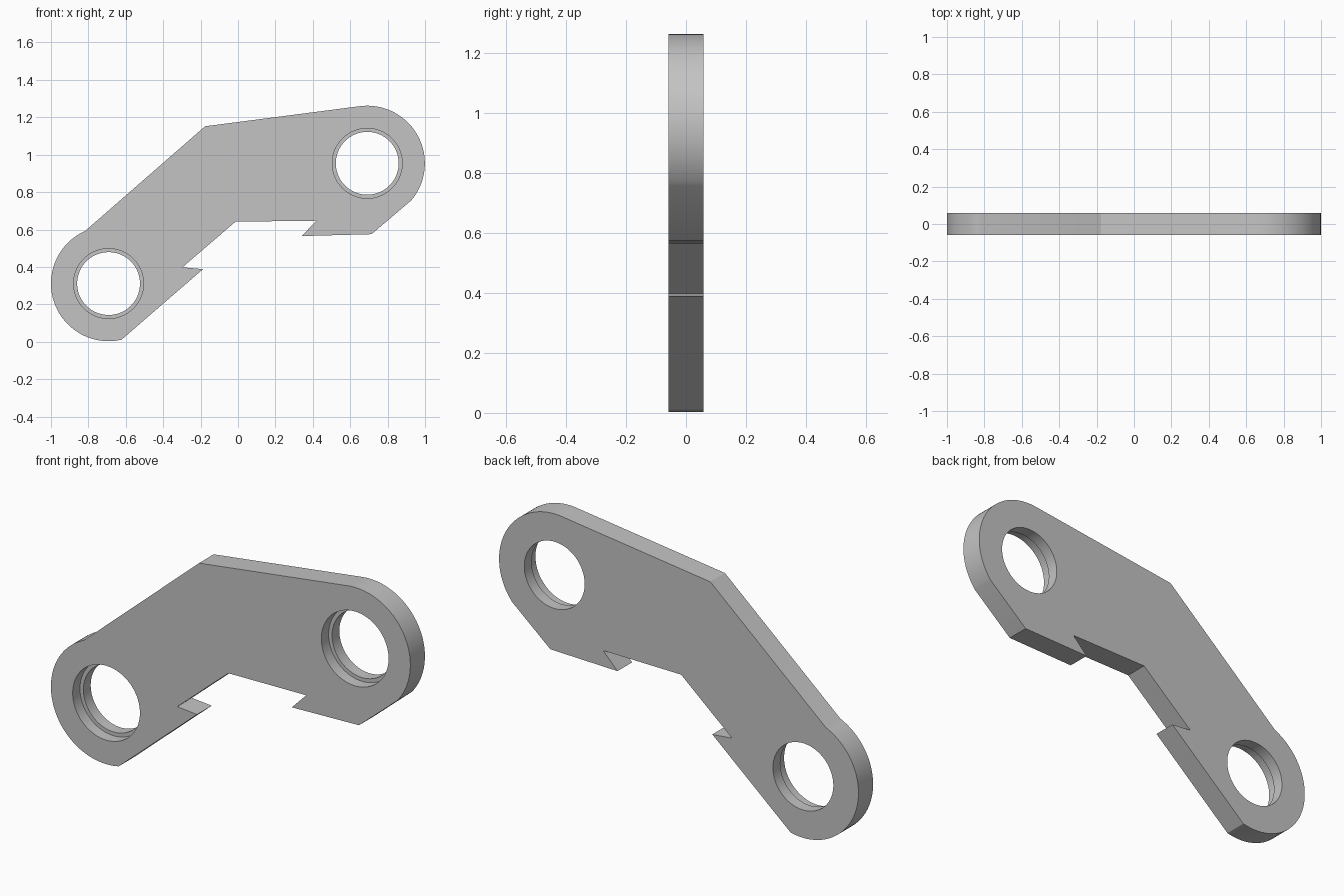
import bpy, bmesh
from math import cos, sin, radians, pi

cube = bpy.data.objects.get("Cube")
if cube:
    bpy.data.objects.remove(cube, do_unlink=True)

HALF = 0.058            # half the plate thickness
EYE_R = 0.308           # rounded end radius
BORE_R, SEAT_R = 0.168, 0.187
EYES = [(-0.692, 0.311), (0.691, 0.954)]

steel = bpy.data.materials.new("plain grey")
steel.use_nodes = True
grey = (0.55, 0.55, 0.55, 1)
steel.diffuse_color = grey
steel.node_tree.nodes["Principled BSDF"].inputs["Base Color"].default_value = grey


def arc(centre, start, end, steps=40):
    angles = [radians(start + (end - start) * i / steps) for i in range(steps + 1)]
    return [(centre[0] + EYE_R * cos(a), centre[1] + EYE_R * sin(a)) for a in angles]


def make_object(name, bm):
    bmesh.ops.recalc_face_normals(bm, faces=bm.faces)
    mesh = bpy.data.meshes.new(name)
    bm.to_mesh(mesh)
    bm.free()
    mesh.materials.append(steel)
    obj = bpy.data.objects.new(name, mesh)
    bpy.context.collection.objects.link(obj)
    return obj


# Bent link plate: two rounded ends, elbow on top, hooked notch below
outline = arc(EYES[0], -77, -246)
outline += [(-0.176, 1.152)]
outline += arc(EYES[1], 97.4, -40)
outline += [(0.714, 0.575), (0.34, 0.565), (0.42, 0.647),
            (-0.013, 0.642), (-0.297, 0.398), (-0.187, 0.388)]
bm = bmesh.new()
face = bm.faces.new([bm.verts.new((x, -HALF, z)) for x, z in outline])
extruded = bmesh.ops.extrude_face_region(bm, geom=[face], use_keep_orig=True)
top = [v for v in extruded["geom"] if isinstance(v, bmesh.types.BMVert)]
bmesh.ops.translate(bm, verts=top, vec=(0, 2 * HALF, 0))
plate = make_object("link_plate", bm)


# Stepped hole cutter: wide seat in the front half, narrower bore behind
def hole_cutter(name, centre, sides=72):
    bm = bmesh.new()
    rings = []
    for y, r in [(-0.1, SEAT_R), (0, SEAT_R), (0, BORE_R), (0.1, BORE_R)]:
        rings.append([bm.verts.new((centre[0] + r * cos(2 * pi * i / sides), y,
                                    centre[1] + r * sin(2 * pi * i / sides)))
                      for i in range(sides)])
    for a, b in zip(rings, rings[1:]):
        for i in range(sides):
            j = (i + 1) % sides
            bm.faces.new((a[i], a[j], b[j], b[i]))
    bm.faces.new(rings[0])
    bm.faces.new(rings[-1])
    cutter = make_object(name, bm)
    cutter.hide_render = True
    return cutter


cutters = [hole_cutter(f"hole_cutter_{side}", c) for side, c in zip(("right", "left"), EYES)]
bpy.context.view_layer.objects.active = plate
plate.select_set(True)
for cutter in cutters:
    mod = plate.modifiers.new("hole", "BOOLEAN")
    mod.object = cutter
    mod.operation = "DIFFERENCE"
    mod.solver = "EXACT"
    bpy.ops.object.modifier_apply(modifier=mod.name)
for cutter in cutters:
    bpy.data.objects.remove(cutter, do_unlink=True)

bpy.ops.object.shade_smooth_by_angle(angle=radians(20))
